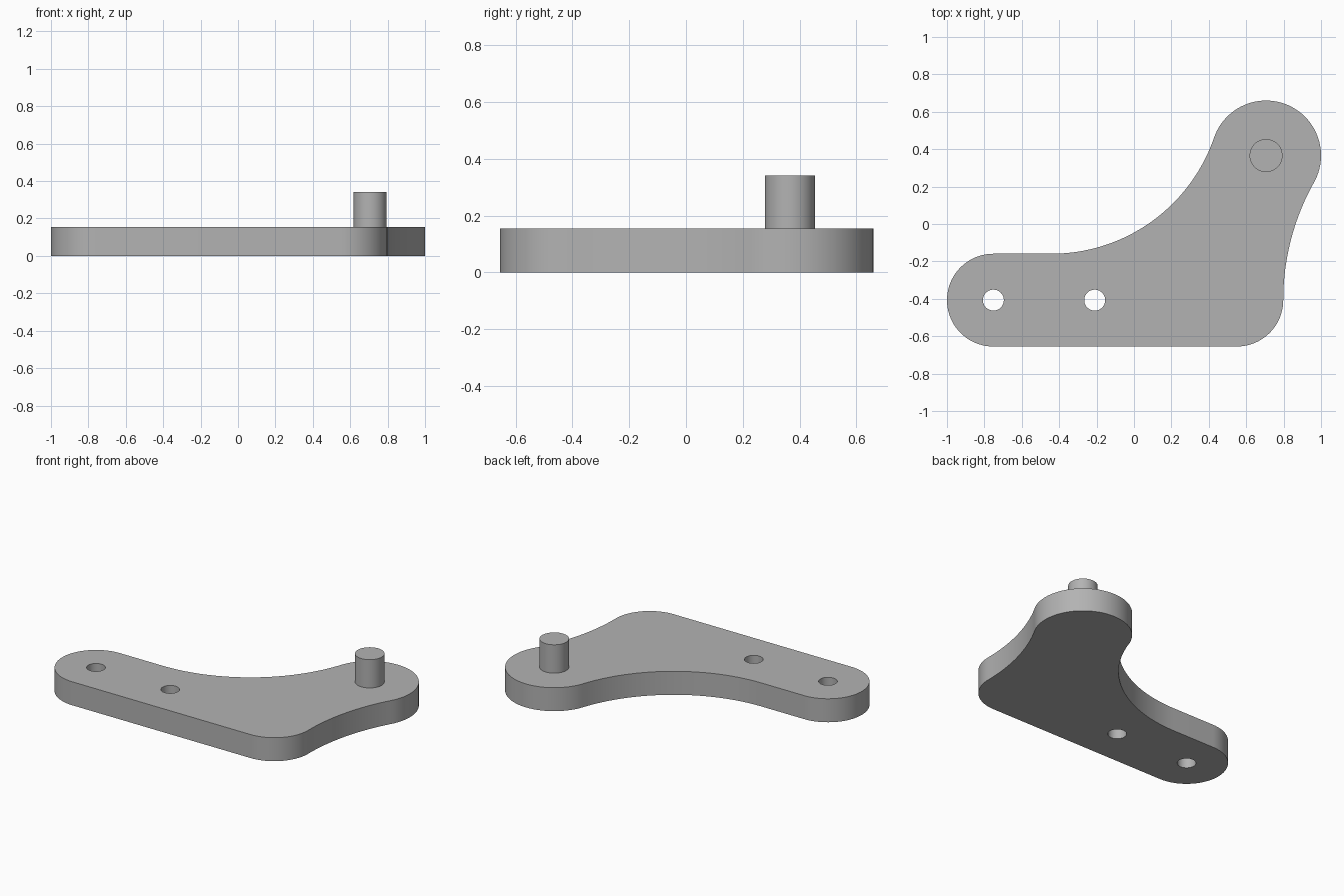
import bpy, bmesh
from math import sin, cos, pi, atan2, radians, sqrt
from mathutils import Vector

cube = bpy.data.objects.get("Cube")
if cube:
    bpy.data.objects.remove(cube, do_unlink=True)

# Material
grey = bpy.data.materials.new("plain grey")
grey.use_nodes = True
colour = (0.45, 0.45, 0.45, 1)
grey.diffuse_color = colour
grey.node_tree.nodes["Principled BSDF"].inputs["Base Color"].default_value = colour

THICK, PIN_TOP = 0.155, 0.342
END_R, TIP_R, HOLE_R, PIN_R = 0.248, 0.294, 0.056, 0.088
left_end = Vector((-0.752, -0.407))
mid_hole = Vector((-0.21, -0.407))
corner = Vector((0.55, -0.407))
tip = Vector((0.706, 0.366))


def arc(centre, radius, start, end, steps):
    return [centre + radius * Vector((cos(a), sin(a)))
            for a in (start + (end - start) * i / steps for i in range(steps + 1))]


def angle(a, b):
    return atan2(b.y - a.y, b.x - a.x)


def smooth(obj):
    obj.data.materials.append(grey)
    bpy.ops.object.select_all(action='DESELECT')
    obj.select_set(True)
    bpy.context.view_layer.objects.active = obj
    bpy.ops.object.shade_smooth_by_angle(angle=radians(30))


# Concave arcs, each tangent to the rounded tip and to the lower arm
inner_r = 0.92
inner_y = left_end.y + END_R + inner_r
inner = Vector((tip.x - sqrt((inner_r + TIP_R) ** 2 - (inner_y - tip.y) ** 2), inner_y))
gap = tip - corner
outer_r = (gap.length_squared + END_R ** 2 - 2 * gap.x * END_R - TIP_R ** 2) / (2 * (TIP_R - END_R + gap.x))
outer = corner + Vector((END_R + outer_r, 0))

# Outline, counter-clockwise
outline = arc(left_end, END_R, pi / 2, 3 * pi / 2, 40)
outline += arc(corner, END_R, -pi / 2, 0, 20)
outline += arc(outer, outer_r, pi, angle(outer, tip), 24)[1:]
outline += arc(tip, TIP_R, angle(tip, outer), angle(tip, inner), 48)[1:]
outline += arc(inner, inner_r, angle(inner, tip), -pi / 2, 40)[1:]
holes = [arc(c, HOLE_R, 0, 2 * pi, 40)[:-1] for c in (left_end, mid_hole)]

# Bent plate with two through holes
bm = bmesh.new()
edges = []
for loop in [outline] + holes:
    verts = [bm.verts.new((p.x, p.y, 0)) for p in loop]
    edges += [bm.edges.new((v, verts[i - 1])) for i, v in enumerate(verts)]
bmesh.ops.triangle_fill(bm, edges=edges, use_beauty=True, normal=(0, 0, 1))
top = bmesh.ops.extrude_face_region(bm, geom=bm.faces[:])["geom"]
bmesh.ops.translate(bm, vec=(0, 0, THICK),
                    verts=[g for g in top if isinstance(g, bmesh.types.BMVert)])
bmesh.ops.recalc_face_normals(bm, faces=bm.faces[:])
mesh = bpy.data.meshes.new("bent_plate")
bm.to_mesh(mesh)
bm.free()
plate = bpy.data.objects.new("bent_plate", mesh)
bpy.context.collection.objects.link(plate)
smooth(plate)

# Pin on the tip
bpy.ops.mesh.primitive_cylinder_add(vertices=48, radius=PIN_R, depth=PIN_TOP - THICK,
                                    location=(tip.x, tip.y, (PIN_TOP + THICK) / 2))
pin = bpy.context.object
pin.name = "pin"
smooth(pin)
